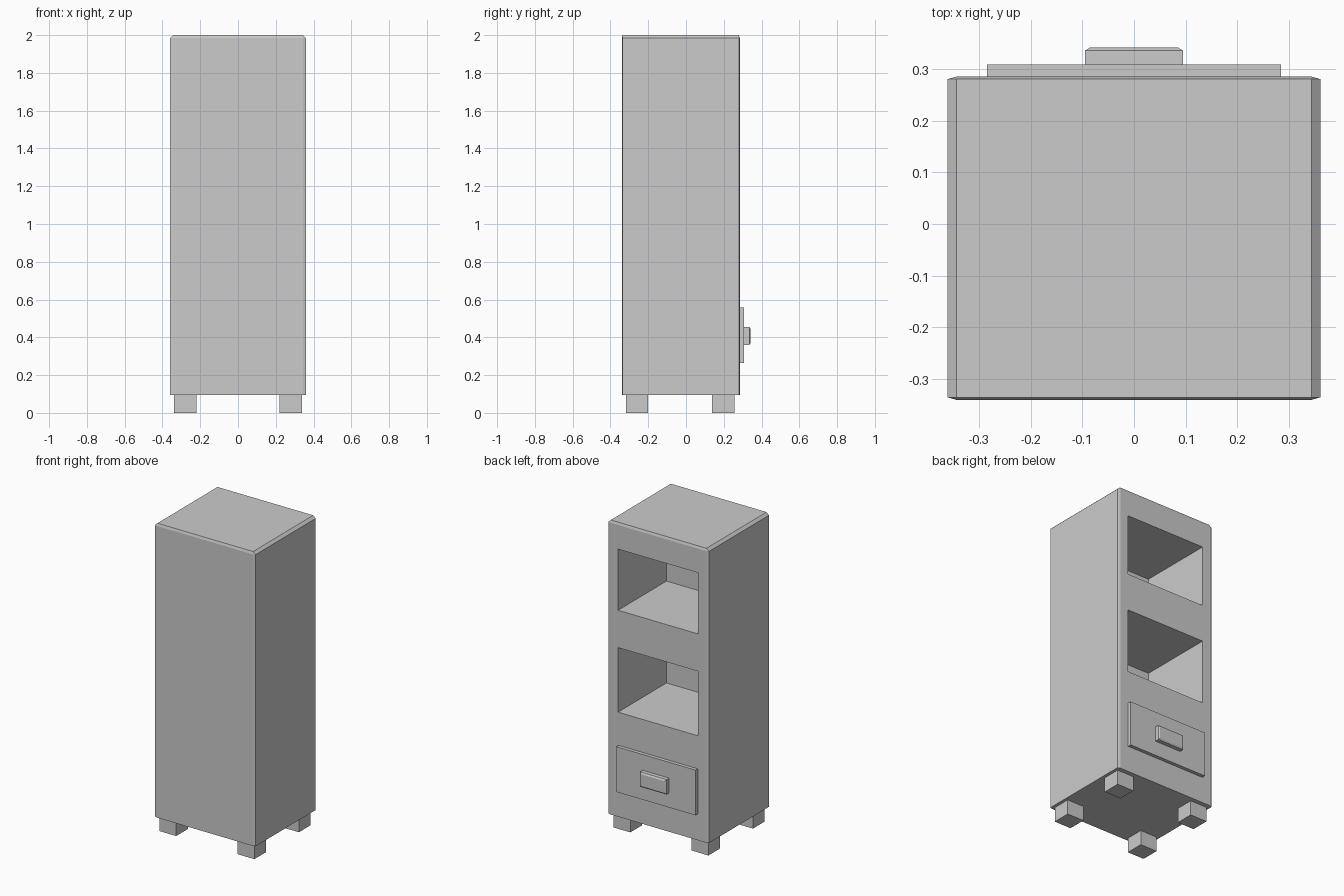
import bpy, bmesh
from mathutils import Vector

if "Cube" in bpy.data.objects:
    bpy.data.objects.remove(bpy.data.objects["Cube"])


def box(name, lo, hi, inset=None, pick=None):
    """Box between two corners; edges chosen by pick(midpoint) get a chamfer of inset per axis."""
    bm = bmesh.new()
    bmesh.ops.create_cube(bm, size=1)
    if pick:
        edges = [e for e in bm.edges if pick((e.verts[0].co + e.verts[1].co) / 2)]
        bmesh.ops.bevel(bm, geom=edges, offset=0.1, offset_type='OFFSET',
                        segments=1, profile=0.5, affect='EDGES')
    lo, hi = Vector(lo), Vector(hi)
    for v in bm.verts:
        for i in range(3):
            c = v.co[i]
            d = inset[i] if inset and abs(c) < 0.499 else 0
            v.co[i] = hi[i] - d if c > 0 else lo[i] + d
    bmesh.ops.recalc_face_normals(bm, faces=bm.faces)
    mesh = bpy.data.meshes.new(name)
    bm.to_mesh(mesh)
    bm.free()
    obj = bpy.data.objects.new(name, mesh)
    bpy.context.collection.objects.link(obj)
    return obj


# Cabinet body, chamfered everywhere except along the bottom
body = box("cabinet_body", (-0.36, -0.34, 0.095), (0.36, 0.285, 2.0),
           (0.017, 0.005, 0.016), lambda m: m.z > -0.4)

# Two open shelf compartments cut into the +y side
for name, z0, z1 in (("lower_compartment", 0.772, 1.19), ("upper_compartment", 1.432, 1.828)):
    cutter = box(name + "_cutter", (-0.287, -0.21, z0), (0.287, 0.4, z1))
    cutter.hide_render = True
    mod = body.modifiers.new(name, 'BOOLEAN')
    mod.operation = 'DIFFERENCE'
    mod.solver = 'EXACT'
    mod.object = cutter
    bpy.context.view_layer.objects.active = body
    bpy.ops.object.modifier_apply(modifier=mod.name)
    bpy.data.objects.remove(cutter)

# Drawer front and its chamfered handle
box("drawer_front", (-0.284, 0.275, 0.265), (0.284, 0.308, 0.558))
box("drawer_handle", (-0.095, 0.30, 0.36), (0.095, 0.341, 0.456),
    (0.01, 0.006, 0.01), lambda m: m.y > 0.4)

# Four feet
for side, x in (("left", -0.34), ("right", 0.22)):
    for end, y in (("front", -0.318), ("back", 0.138)):
        box(f"{end}_{side}_foot", (x, y, 0), (x + 0.12, y + 0.118, 0.1))
